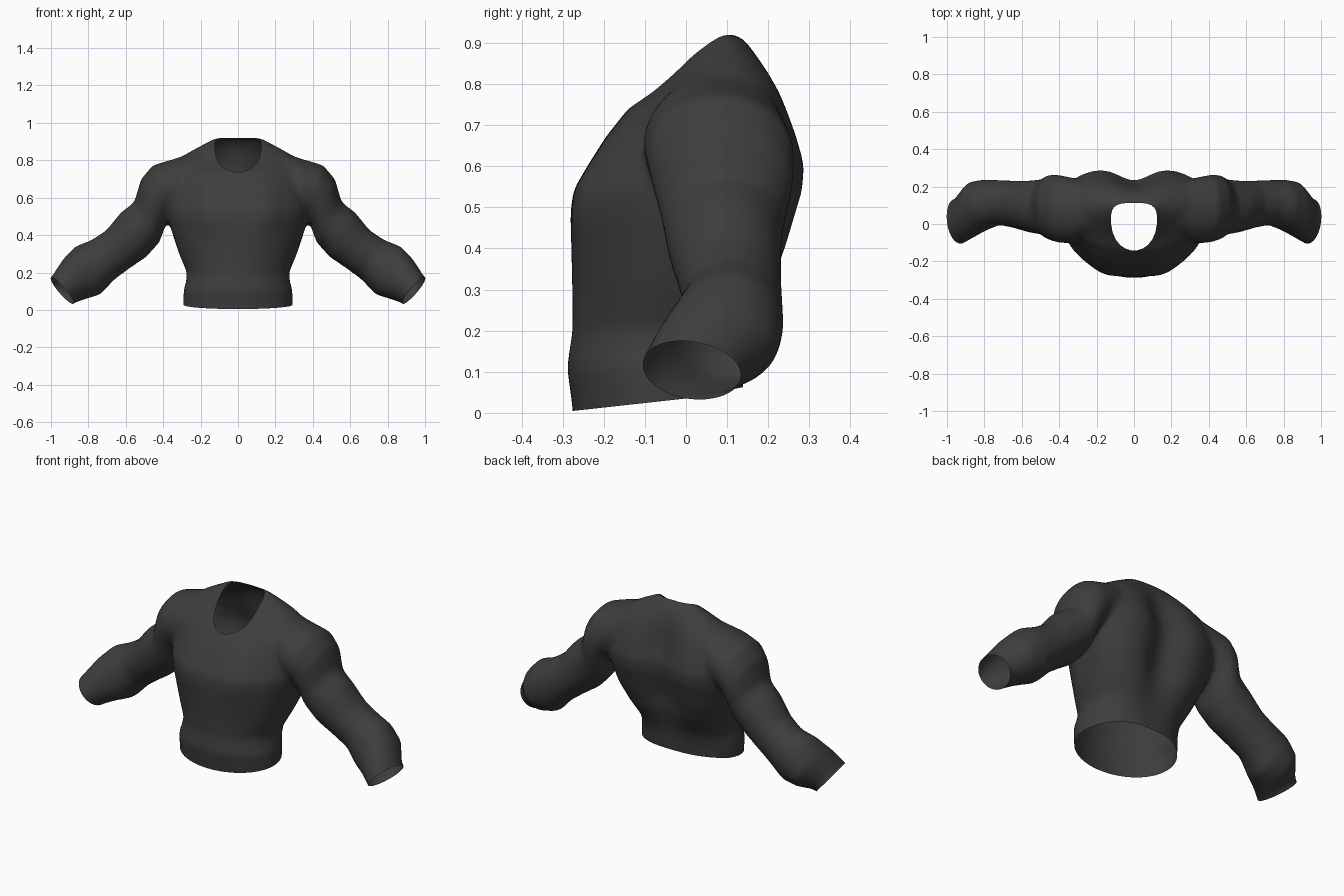
import bpy, bmesh, math
from mathutils import Vector

if "Cube" in bpy.data.objects:
    bpy.data.objects.remove(bpy.data.objects["Cube"])

SIDES = 64
cloth = bpy.data.materials.new("charcoal cloth")
cloth.diffuse_color = (0.047, 0.047, 0.047, 1)
cloth.use_nodes = True
cloth.node_tree.nodes["Principled BSDF"].inputs["Base Color"].default_value = cloth.diffuse_color


def loft(bm, rings):
    """Skin a closed tube over a list of point rings."""
    rows = [[bm.verts.new(p) for p in ring] for ring in rings]
    for a, b in zip(rows, rows[1:]):
        for i in range(SIDES):
            j = (i + 1) % SIDES
            bm.faces.new((a[i], a[j], b[j], b[i]))
    bm.faces.new(rows[0][::-1])
    bm.faces.new(rows[-1])


def clamp(v):
    return max(0, min(1, v))


def torso_ring(z, w, front, back):
    """Oval front with chest swell, squarer back with a spine groove."""
    cy, hy = (front + back) / 2, (back - front) / 2
    pts = []
    for i in range(SIDES):
        t = 2 * math.pi * i / SIDES
        c, s = math.cos(t), math.sin(t)
        x = w * c
        y = cy + hy * s
        upper = clamp((z - 0.1) / 0.3) * clamp((0.9 - z) / 0.2)
        if s > 0:
            y = cy + hy * s ** (1 - 0.5 * upper)
            y -= (0.01 + 0.068 * upper) * math.exp(-(x / 0.115) ** 2)
        else:
            chest = clamp((z - 0.36) / 0.1) * clamp((0.78 - z) / 0.15)
            y -= 0.016 * chest * math.exp(-((abs(c) - 0.42) / 0.2) ** 2)
        pts.append((x, y, z))
    return pts


def arm_ring(top, low, front, back, side, shift=Vector((0, 0, 0))):
    """Oval section between an upper and a lower outline point."""
    cx, cz = (top[0] + low[0]) / 2, (top[1] + low[1]) / 2
    ux, uz = (top[0] - low[0]) / 2, (top[1] - low[1]) / 2
    cy, hy = (front + back) / 2, (back - front) / 2
    pts = []
    for i in range(SIDES):
        t = 2 * math.pi * i / SIDES
        c, s = math.cos(t), math.sin(t)
        p = Vector((cx + ux * s, cy + hy * c, cz + uz * s)) + shift
        pts.append((p.x * side, p.y, p.z))
    return pts[::side]


bm = bmesh.new()

# torso: height, half width, front y, back y
loft(bm, [torso_ring(*r) for r in [
    (-0.08, .293, -.27, .14), (0.02, .293, -.277, .145), (0.11, .291, -.29, .155),
    (0.15, .278, -.284, .165), (0.20, .273, -.276, .185), (0.30, .315, -.277, .235),
    (0.40, .348, -.279, .268), (0.48, .372, -.281, .29), (0.54, .385, -.275, .307),
    (0.60, .385, -.24, .312), (0.67, .375, -.196, .292), (0.74, .365, -.141, .266),
    (0.78, .35, -.088, .248), (0.83, .285, -.035, .22), (0.87, .215, .0, .19),
    (0.905, .15, .04, .155), (0.922, .12, .07, .13)]])

# sleeves: upper outline point, lower outline point, front y, back y
SLEEVE = [((.20, .855), (.22, .56), -.05, .22), ((.34, .808), (.34, .51), -.105, .25),
          ((.455, .774), (.38, .48), -.097, .265), ((.518, .70), (.395, .43), -.082, .262),
          ((.555, .575), (.42, .362), -.058, .24), ((.625, .523), (.49, .283), -.045, .232),
          ((.705, .425), (.58, .222), -.02, .232), ((.785, .373), (.66, .163), -.005, .235),
          ((.87, .34), (.735, .083), -.036, .238), ((.935, .272), (.815, .058), -.078, .225),
          ((1.0, .172), (.88, .035), -.115, .138)]
CUFF = Vector((.94, .012, .104))
CUFF_DIR = Vector((.72, -.15, -.62)).normalized()
for side in (1, -1):
    rings = [arm_ring(*r, side) for r in SLEEVE]
    rings.append(arm_ring(*SLEEVE[-1], side, CUFF_DIR * 0.1))
    loft(bm, rings)
bmesh.ops.recalc_face_normals(bm, faces=bm.faces)

solid = bpy.data.meshes.new("shirt_solid")
bm.to_mesh(solid)
bm.free()
shirt = bpy.data.objects.new("shirt", solid)
bpy.context.collection.objects.link(shirt)

# blend torso and sleeves into one skin
fuse = shirt.modifiers.new("fuse", 'REMESH')
fuse.mode = 'VOXEL'
fuse.voxel_size = 0.014
relax = shirt.modifiers.new("relax", 'SMOOTH')
relax.factor = 0.5
relax.iterations = 10
skin = bpy.data.meshes.new_from_object(
    shirt.evaluated_get(bpy.context.evaluated_depsgraph_get()))
shirt.modifiers.clear()
shirt.data = skin
bpy.data.meshes.remove(solid)

bm = bmesh.new()
bm.from_mesh(skin)


def slice_off(co, no, keep_test, clear=True):
    """Cut along a plane, only on the faces that pass the test."""
    faces = [f for f in bm.faces if keep_test(f)]
    geom = faces + list({e for f in faces for e in f.edges}) + list({v for f in faces for v in f.verts})
    bmesh.ops.bisect_plane(bm, geom=geom, dist=1e-5, plane_co=co, plane_no=no, clear_outer=clear)


def near_hem(f):
    p = f.calc_center_median()
    return abs(p.x) < .4 and p.z < .12


# waist opening, hem rising towards the back
slice_off((0, 0, .035), (0, .11, -1), near_hem)
slice_off((0, 0, .035), (0, .2, -1), lambda f: near_hem(f) and f.calc_center_median().y > -.02)

# cuff openings
for side in (1, -1):
    slice_off((CUFF.x * side, CUFF.y, CUFF.z), (CUFF_DIR.x * side, CUFF_DIR.y, CUFF_DIR.z),
              lambda f: f.calc_center_median().x * side > .7)

# neck opening: score an egg outline, broad behind, then drop the faces inside it
outline = []
for i in range(24):
    t = 2 * math.pi * (i + .5) / 24
    c, s = math.cos(t), math.sin(t)
    power = 0.6 if s > 0 else 0.95
    outline.append(Vector((.123 * math.copysign(abs(c) ** power, c),
                           .02 + (.093 * s ** power if s > 0 else -.162 * abs(s) ** power), 0)))
planes = []
for a, b in zip(outline, outline[1:] + outline[:1]):
    planes.append((a, Vector((b.y - a.y, a.x - b.x, 0)).normalized()))


def near_neck(f):
    p = f.calc_center_median()
    return p.z > .6 and abs(p.x) < .16 and abs(p.y) < .18


for co, no in planes:
    slice_off(co, no, near_neck, clear=False)
inside = [f for f in bm.faces if near_neck(f) and
          all((f.calc_center_median() - co).dot(no) < 0 for co, no in planes)]
bmesh.ops.delete(bm, geom=inside, context='FACES')

for f in bm.faces:
    f.smooth = True
    f.material_index = 0
bm.to_mesh(skin)
bm.free()
skin.name = "shirt"
skin.materials.clear()
skin.materials.append(cloth)
